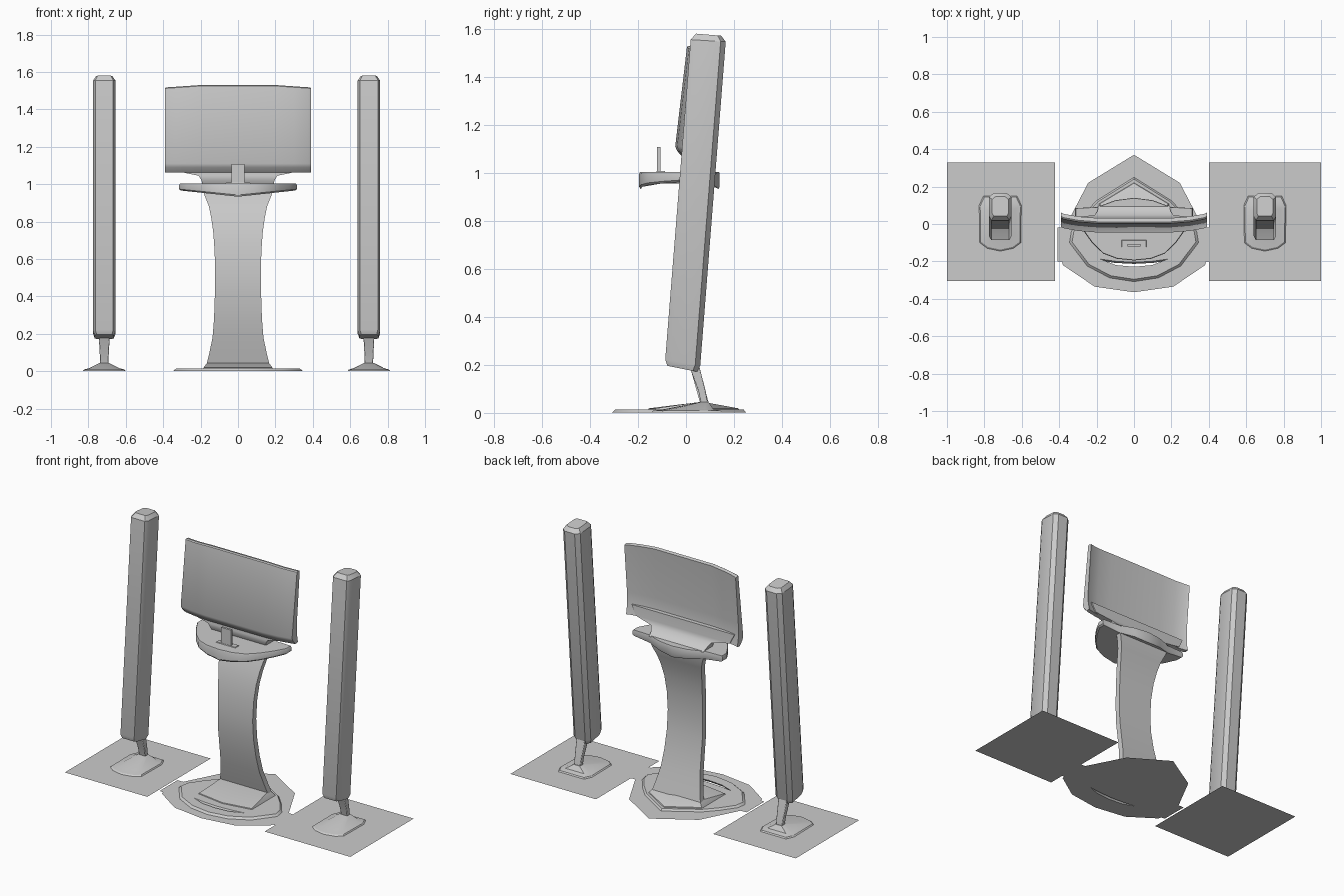
import bpy, bmesh
from math import radians

if "Cube" in bpy.data.objects:
    bpy.data.objects.remove(bpy.data.objects["Cube"])


def finish(bm, name, bevel=0.0, recalc=True):
    if recalc:
        bmesh.ops.recalc_face_normals(bm, faces=bm.faces)
    me = bpy.data.meshes.new(name)
    bm.to_mesh(me)
    bm.free()
    ob = bpy.data.objects.new(name, me)
    bpy.context.collection.objects.link(ob)
    if bevel:
        m = ob.modifiers.new("bevel", 'BEVEL')
        m.width, m.segments, m.limit_method = bevel, 2, 'ANGLE'
        m.angle_limit = radians(50)
    bpy.ops.object.select_all(action='DESELECT')
    ob.select_set(True)
    bpy.context.view_layer.objects.active = ob
    bpy.ops.object.shade_smooth_by_angle(angle=radians(32))
    return ob


def loft(name, rings, bevel=0.0):
    """Skin a stack of equal-length rings and cap both ends."""
    bm = bmesh.new()
    vs = [[bm.verts.new(p) for p in r] for r in rings]
    n = len(vs[0])
    for a, b in zip(vs, vs[1:]):
        for i in range(n):
            j = (i + 1) % n
            bm.faces.new((a[i], a[j], b[j], b[i]))
    bm.faces.new(vs[0])
    bm.faces.new(vs[-1])
    return finish(bm, name, bevel)


def sheet(name, loops, z, height=0.0, taper=1.0):
    """Fill outline loops (holes allowed), optionally thickened upward."""
    bm = bmesh.new()
    edges = []
    for lp in loops:
        v = [bm.verts.new((x, y, z)) for x, y in lp]
        edges += [bm.edges.new((v[i], v[(i + 1) % len(v)])) for i in range(len(v))]
    bmesh.ops.triangle_fill(bm, use_beauty=True, use_dissolve=False, edges=edges,
                            normal=(0, 0, 1))
    if height:
        ext = bmesh.ops.extrude_face_region(bm, geom=bm.faces[:])
        for v in ext["geom"]:
            if isinstance(v, bmesh.types.BMVert):
                v.co = (v.co.x * taper, v.co.y * taper, z + height)
    return finish(bm, name, 0, bool(height))


def mirror(half):
    """Close a half outline that starts and ends on x = 0."""
    return half + [(-x, y) for x, y in reversed(half[1:-1])]


def rect(w, y0, y1, z):
    return [(-w, y0, z), (w, y0, z), (w, y1, z), (-w, y1, z)]


# floor sheets with the crescent opening
slot = mirror([(0, -.238), (.1, -.229), (.19, -.195), (.1, -.208), (0, -.213)])
floor_half = [(0, -.365), (.21, -.335), (.38, -.22), (.385, -.2), (.41, -.2), (.41, -.02),
              (.37, -.02), (.245, .22), (0, .37)]
sheet("floor_sheet_center", [mirror(floor_half), slot], 0)
for side, x0, x1 in (("left", -1, -.4225), ("right", .4, 1)):
    sheet("floor_sheet_" + side, [[(x0, -.305), (x1, -.305), (x1, .33), (x0, .33)]], 0)

# central base plate
base_half = [(0, -.308), (.13, -.288), (.25, -.225), (.345, -.1), (.335, -.04),
             (.27, .05), (.2, .125), (0, .25)]
sheet("base_plate", [mirror(base_half), slot], .002, .012, .96)


# sloped foot under the column
def foot_ring(k, z):
    pts = [(-.19, -.13), (0, -.16), (.19, -.13), (.19, .11), (0, .225), (-.19, .11)]
    return [(x * k, y * k, z) for x, y in pts]


loft("column_foot", [
    foot_ring(1, .006), foot_ring(.97, .019),
    [(-.165, .055, .045), (0, .055, .045), (.165, .055, .045),
     (.165, .092, .042), (0, .092, .042), (-.165, .092, .042)]])

# thin bowed column: z, half width, centre y
profile = [(.03, .17, .08), (.08, .157, .066), (.18, .136, .038), (.28, .128, .016),
           (.4, .124, -.004), (.52, .122, -.01), (.64, .125, -.004), (.74, .132, .01),
           (.82, .143, .03), (.88, .155, .05), (.93, .175, .068), (.97, .19, .075)]
loft("column", [rect(w, y - .018, y + .018, z) for z, w, y in profile])

# table
table_half = [(0, -.195), (.09, -.186), (.165, -.158), (.225, -.1), (.275, -.03), (.315, .04),
              (.315, .085), (.2, .09), (.1, .127), (0, .14)]
outline = mirror(table_half)


def table_ring(k, zf):
    return [(x * k, y * k, zf(abs(x))) for x, y in outline]


loft("table", [table_ring(.97, lambda x: .933 + .11 * max(0, x - .0) * .95),
               table_ring(1, lambda x: .942 + .1 * x),
               table_ring(1, lambda x: .995),
               table_ring(.985, lambda x: 1.004)])

# small upright card and its holder
loft("card_holder", [rect(.07, -.125, -.085, 1.0), rect(.065, -.122, -.088, 1.008)])
loft("card", [rect(.035, -.12, -.106, 1.0), rect(.035, -.12, -.106, 1.107)])


# screen with swept-back wings
def screen_section(x, dy, dz):
    prof = [(-.045, 1.11), (.004, 1.525), (.012, 1.53), (.032, 1.525),
            (.004, 1.2), (.004, 1.12), (.014, 1.065), (-.01, 1.062), (-.036, 1.09)]
    return [(x, y + dy, z + (dz if z > 1.3 else 0)) for y, z in prof]


wing = [(.2, 0, 0), (.3, .008, -.007), (.375, .022, -.012), (.39, .029, -.015)]
loft("screen", [screen_section(-x, dy, dz) for x, dy, dz in reversed(wing)]
     + [screen_section(0, 0, 0)] + [screen_section(x, dy, dz) for x, dy, dz in wing])

# flared neck joining screen and table
loft("screen_neck", [rect(.36, .0, .03, 1.13), rect(.33, .0, .034, 1.07),
                     rect(.21, -.005, .048, 1.045), rect(.195, .0, .07, 1.02),
                     rect(.19, .01, .1, 1.0)])

# side towers, legs and feet
section = [(-.048, 0), (.048, 0), (.06, .022), (.06, .125), (.035, .146),
           (-.035, .146), (-.06, .125), (-.06, .022)]


def tower_ring(cx, z, slope, k):
    ring = []
    for x, y in section:
        zz = z - slope * y
        ring.append((cx + x * k, -.0875 + .0795 * (z - .21) + .072 + (y - .072) * k, zz))
    return ring


foot_out = [(-.07, -.13), (0, -.145), (.07, -.13), (.11, -.1), (.113, .1), (.09, .15),
            (-.09, .15), (-.113, .1), (-.11, -.1)]
foot_top = [(-.02, .062), (0, .06), (.02, .062), (.024, .066), (.024, .085), (.02, .094),
            (-.02, .094), (-.024, .085), (-.024, .066)]
for side, cx in (("left", -.715), ("right", .7)):
    loft("tower_" + side, [tower_ring(cx, .196, .17, .85), tower_ring(cx, .222, .17, 1),
                           tower_ring(cx, 1.555, .06, 1), tower_ring(cx, 1.58, .06, .72)])
    leg = [rect(.022, .063, .092, .035), rect(.024, .052, .082, .09), rect(.03, .012, .054, .2)]
    loft("leg_" + side, [[(cx + x, y, z) for x, y, z in r] for r in leg], .004)
    loft("foot_" + side, [
        [(cx + x, y, .002) for x, y in foot_out],
        [(cx + x * .95, .02 + (y - .02) * .95, .009) for x, y in foot_out],
        [(cx + x * .72, .035 + (y - .035) * .68, .016) for x, y in foot_out],
        [(cx + x, y, .045) for x, y in foot_top]])
